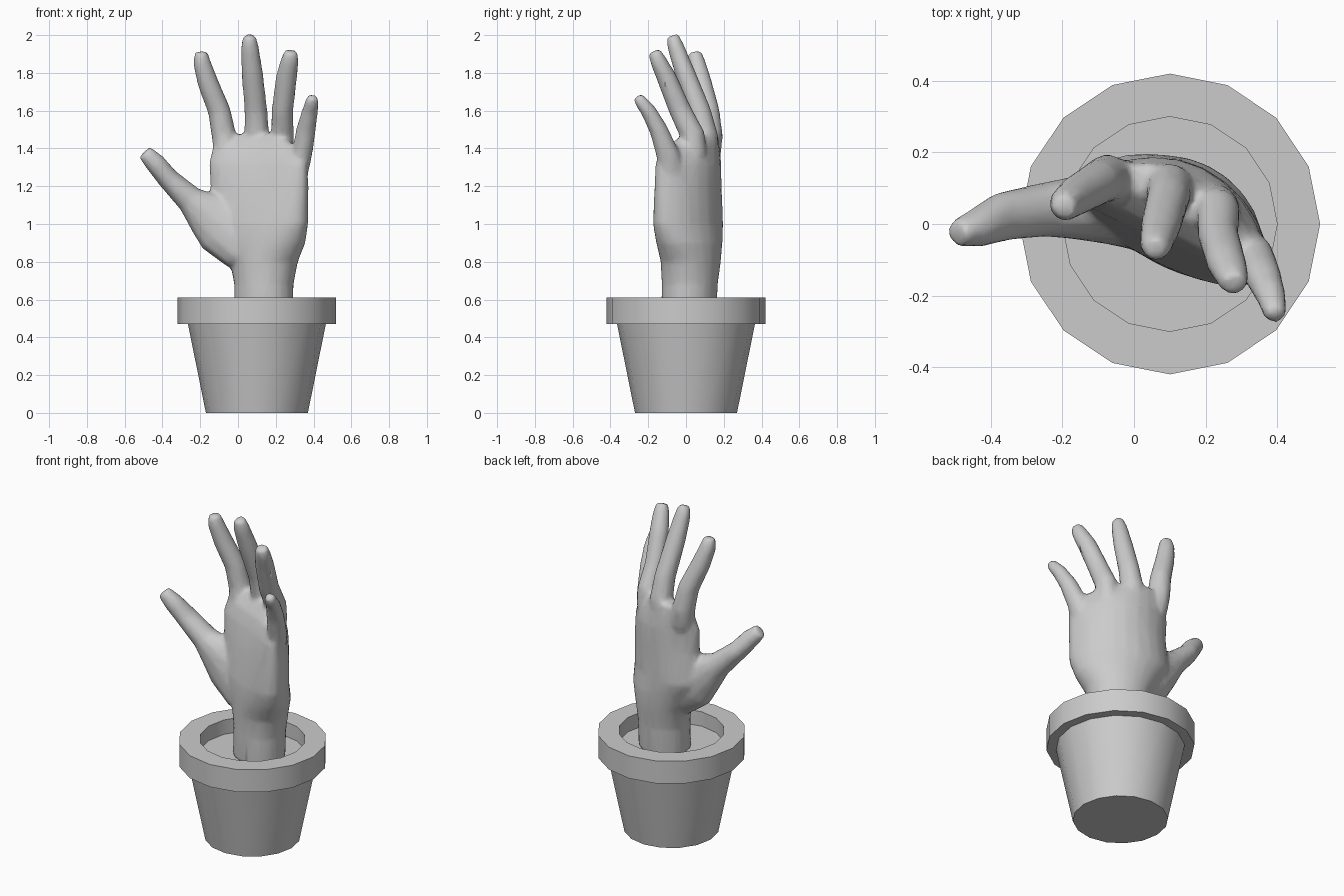
import bpy, bmesh
from math import sin, cos, pi, radians
from mathutils import Vector

cube = bpy.data.objects.get("Cube")
if cube:
    bpy.data.objects.remove(cube)

grey = bpy.data.materials.new("plain_grey")
grey.use_nodes = True
colour = (0.6, 0.6, 0.6, 1)
grey.diffuse_color = colour
grey.node_tree.nodes["Principled BSDF"].inputs["Base Color"].default_value = colour


def finish(bm, name):
    """Turn a bmesh into a smooth shaded object."""
    bmesh.ops.remove_doubles(bm, verts=bm.verts, dist=1e-4)
    bmesh.ops.recalc_face_normals(bm, faces=bm.faces)
    mesh = bpy.data.meshes.new(name)
    bm.to_mesh(mesh)
    bm.free()
    mesh.materials.append(grey)
    obj = bpy.data.objects.new(name, mesh)
    bpy.context.collection.objects.link(obj)
    bpy.ops.object.select_all(action='DESELECT')
    obj.select_set(True)
    bpy.context.view_layer.objects.active = obj
    bpy.ops.object.shade_smooth_by_angle(angle=radians(35))
    return obj


def lathe(name, profile, centre_x, sides=16):
    """Spin a radius / height profile round a vertical axis."""
    bm = bmesh.new()
    verts = [bm.verts.new((r, 0, z)) for r, z in profile]
    edges = [bm.edges.new(pair) for pair in zip(verts, verts[1:])]
    bmesh.ops.spin(bm, geom=verts + edges, cent=(0, 0, 0), axis=(0, 0, 1),
                   angle=2 * pi, steps=sides, use_duplicate=False)
    bmesh.ops.translate(bm, verts=bm.verts, vec=(centre_x, 0, 0))
    return finish(bm, name)


def loft(bm, rings):
    """Skin a closed tube over rings of points."""
    loops = [[bm.verts.new(p) for p in ring] for ring in rings]
    for a, b in zip(loops, loops[1:]):
        for i in range(len(a)):
            j = (i + 1) % len(a)
            bm.faces.new((a[i], a[j], b[j], b[i]))
    bm.faces.new(loops[0][::-1])
    bm.faces.new(loops[-1])


def digit(bm, path, sides=12):
    """Tube along (x, y, z, radius, depth radius) stations."""
    pts = [Vector(p[:3]) for p in path]
    rings = []
    for i, p in enumerate(path):
        along = (pts[min(i + 1, len(pts) - 1)] - pts[max(i - 1, 0)]).normalized()
        u = along.cross(Vector((0, 1, 0))).normalized()
        v = along.cross(u)
        rings.append([pts[i] + u * p[3] * cos(a) + v * p[4] * sin(a)
                      for a in (2 * pi * k / sides for k in range(sides))])
    loft(bm, rings)


# Plant pot with a thick rim, and the soil inside
lathe("plant_pot", [(0, 0), (.27, 0), (.365, .47), (.42, .47), (.42, .61),
                    (.30, .61), (.30, .50), (0, .50)], .1)
lathe("soil", [(0, .505), (.30, .505), (.30, .52), (0, .52)], .1)

# Wrist and palm: height, centre x, centre y, half width, half depth, arch
hand = bmesh.new()
across = Vector((cos(radians(-26)), sin(radians(-26)), 0))
outward = Vector((-across.y, across.x, 0))
palm = [(.51, .135, .015, .16, .145, 0), (.68, .137, .02, .16, .145, 0),
        (.80, .137, .025, .187, .152, 0), (.90, .135, .015, .24, .155, .01),
        (1.0, .113, .01, .288, .147, .02), (1.2, .125, .012, .282, .13, .03),
        (1.32, .122, .017, .285, .115, .04), (1.40, .11, .035, .255, .092, .035),
        (1.475, .085, .085, .16, .05, .02)]
rings = []
for z, x, y, width, depth, arch in palm:
    ring = []
    for k in range(24):
        a = 2 * pi * k / 24
        bend = arch * (1 - 2 * cos(a) ** 2)
        ring.append(Vector((x, y, z)) + across * width * cos(a)
                    + outward * (depth * sin(a) + bend))
    rings.append(ring)
loft(hand, rings)

# Thumb, with the broad pad at its root
digit(hand, [(.04, .03, .86, .13, .11), (-.08, .045, .985, .16, .1),
             (-.17, .045, 1.06, .122, .088), (-.255, .04, 1.13, .075, .076),
             (-.37, .02, 1.24, .058, .07), (-.44, -.012, 1.325, .055, .055),
             (-.495, -.027, 1.38, .042, .038)])

# Index, middle, ring and little fingers
digit(hand, [(-.02, .07, 1.2, .05, .05), (-.06, .118, 1.38, .069, .07),
             (-.075, .128, 1.47, .066, .068), (-.10, .115, 1.6, .061, .063),
             (-.16, .08, 1.75, .056, .057), (-.193, .055, 1.86, .047, .048),
             (-.195, .045, 1.912, .034, .036)])
digit(hand, [(.10, .05, 1.2, .05, .05), (.10, .095, 1.38, .067, .075),
             (.10, .10, 1.47, .066, .07), (.095, .07, 1.6, .061, .062),
             (.075, -.005, 1.8, .058, .054), (.062, -.055, 1.94, .048, .045),
             (.06, -.072, 1.998, .034, .034)])
digit(hand, [(.23, .0, 1.2, .05, .05), (.232, .04, 1.38, .064, .073),
             (.235, .035, 1.47, .062, .066), (.235, -.03, 1.6, .058, .06),
             (.257, -.105, 1.78, .057, .053), (.275, -.15, 1.87, .048, .044),
             (.28, -.168, 1.915, .036, .034)])
digit(hand, [(.31, -.06, 1.2, .045, .06), (.337, -.093, 1.36, .055, .063),
             (.36, -.145, 1.5, .053, .05), (.382, -.20, 1.6, .043, .042),
             (.392, -.24, 1.65, .037, .035), (.395, -.257, 1.677, .028, .027)])

# Fuse the parts into one skin, soften the joins and reduce the mesh
hand_obj = finish(hand, "hand")
fuse = hand_obj.modifiers.new("fuse", 'REMESH')
fuse.mode = 'VOXEL'
fuse.voxel_size = .012
fuse.use_smooth_shade = True
soften = hand_obj.modifiers.new("soften", 'SMOOTH')
soften.factor = .5
soften.iterations = 10
reduce = hand_obj.modifiers.new("reduce", 'DECIMATE')
reduce.ratio = .15
